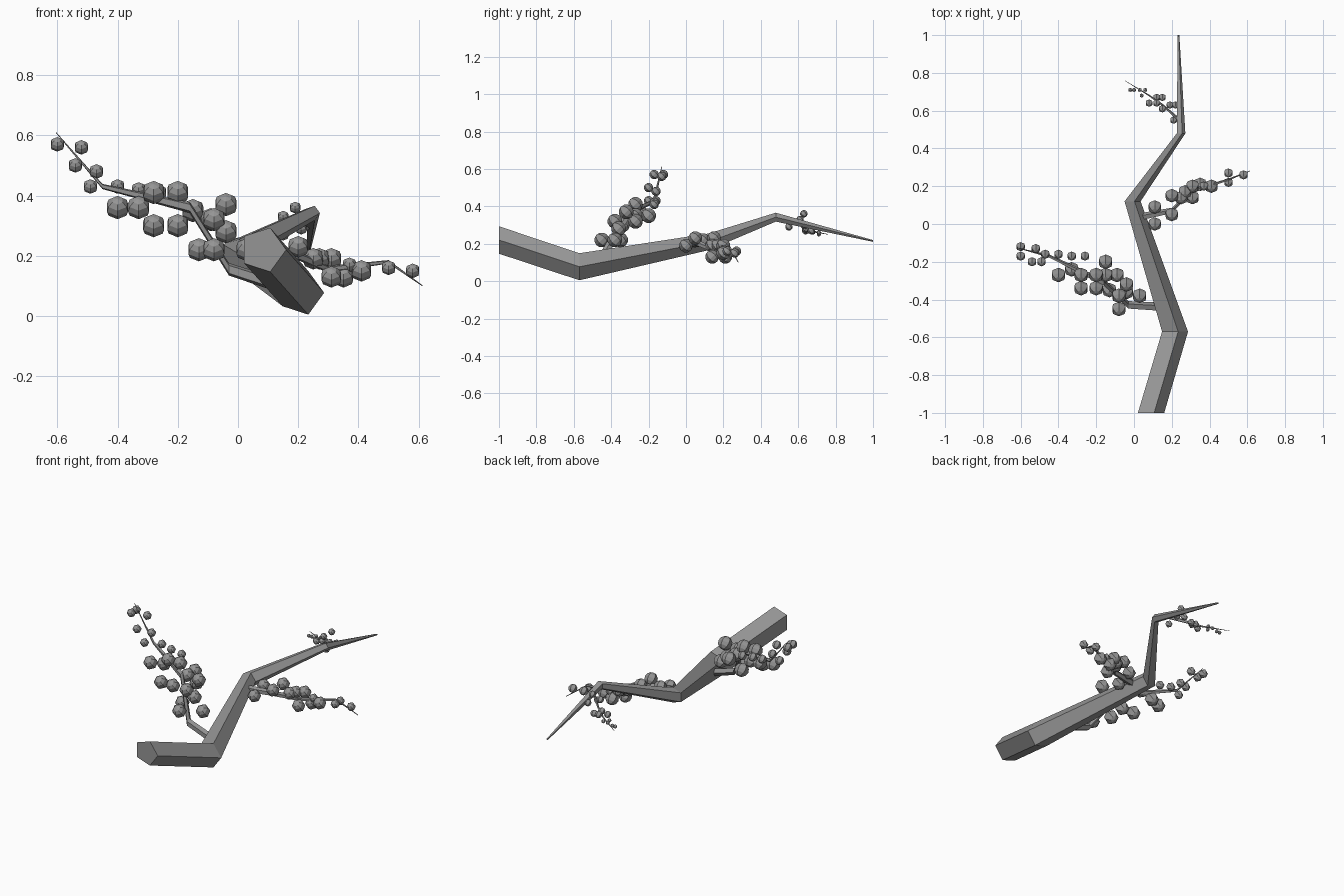
import bpy, bmesh, math
from mathutils import Vector, Matrix

default_cube = bpy.data.objects.get("Cube")
if default_cube:
    bpy.data.objects.remove(default_cube, do_unlink=True)

# One grey for the whole branch
grey = bpy.data.materials.new("bark_grey")
grey.use_nodes = True
grey.diffuse_color = (.3, .3, .3, 1)
grey.node_tree.nodes["Principled BSDF"].inputs["Base Color"].default_value = (.3, .3, .3, 1)


def finish(bm, name):
    """Turn a bmesh into a flat-shaded grey object."""
    bmesh.ops.recalc_face_normals(bm, faces=bm.faces)
    mesh = bpy.data.meshes.new(name)
    bm.to_mesh(mesh)
    bm.free()
    mesh.materials.append(grey)
    part = bpy.data.objects.new(name, mesh)
    bpy.context.collection.objects.link(part)
    return part


def build_stem(name, path, side, up, sides=5):
    """Skin parallel rings, spanned by side and up, along (x, y, z, radius) points."""
    side, up = Vector(side), Vector(up)
    bm = bmesh.new()
    rings = []
    for x, y, z, radius in path:
        ring = []
        for i in range(sides):
            angle = math.tau * i / sides
            offset = side * math.cos(angle) + up * math.sin(angle)
            ring.append(bm.verts.new(Vector((x, y, z)) + offset * radius))
        rings.append(ring)
    for lower, upper in zip(rings, rings[1:]):
        for i in range(sides):
            j = (i + 1) % sides
            bm.faces.new((lower[i], lower[j], upper[j], upper[i]))
    bm.faces.new(rings[0])
    bm.faces.new(rings[-1])
    return finish(bm, name)


def build_berries(name, groups):
    """Place six-sided berries, tilted half-way forward, grouped by radius."""
    bm = bmesh.new()
    tilt = Matrix.Rotation(math.radians(45), 4, 'X')
    for radius, centres in groups.items():
        for centre in centres:
            bmesh.ops.create_uvsphere(bm, u_segments=6, v_segments=6, radius=radius,
                                      matrix=Matrix.Translation(centre) @ tilt)
    return finish(bm, name)


# Main branch, with upright rings
build_stem("main_branch", [
    (.083, -1, .22, .077), (.21, -.57, .077, .076), (-.012, .12, .21, .047),
    (.247, .48, .342, .025), (.235, 1, .215, .005),
], side=(1, 0, 0), up=(0, 0, 1))

# Side twigs, with rings facing along x
twigs = {
    "right_twig": [(.14, -.44, .1, .024), (-.03, -.43, .155, .022), (-.16, -.31, .36, .019),
                   (-.45, -.17, .43, .009), (-.605, -.13, .61, .002)],
    "left_twig": [(0, .03, .2, .022), (.2, .07, .2, .016), (.3, .17, .155, .012),
                  (.5, .235, .18, .006), (.613, .28, .1, .002)],
    "tip_twig": [(.24, .55, .33, .012), (.15, .63, .29, .008), (.08, .68, .265, .005),
                 (-.05, .76, .25, .001)],
}
for name, path in twigs.items():
    build_stem(name, path, side=(0, 1, 0), up=(0, 0, 1))

# Berry clusters
build_berries("right_berries", {
    .025: [(-.6, -.12, .57), (-.6, -.17, .57), (-.52, -.13, .56), (-.54, -.2, .5),
           (-.49, -.2, .43), (-.47, -.16, .48), (-.4, -.16, .43), (-.33, -.17, .42),
           (-.26, -.17, .41)],
    .04: [(-.4, -.27, .36), (-.33, -.24, .36), (-.28, -.27, .41), (-.28, -.34, .3),
          (-.2, -.27, .41), (-.2, -.34, .3), (-.15, -.2, .35), (-.15, -.27, .35),
          (-.09, -.27, .32), (-.13, -.35, .22), (-.04, -.32, .37), (-.08, -.38, .32),
          (-.04, -.36, .28), (.03, -.38, .22), (-.08, -.45, .22)],
})
build_berries("left_berries", {
    .025: [(.37, .2, .17), (.5, .27, .16), (.5, .22, .16), (.58, .26, .15)],
    .037: [(.11, .09, .22), (.11, 0, .19), (.2, .15, .23), (.2, .05, .23), (.25, .14, .19),
           (.31, .2, .19), (.31, .14, .13), (.27, .17, .19), (.35, .21, .13),
           (.41, .2, .15)],
})
build_berries("tip_berries", {
    .011: [(.06, .71, .26), (.03, .71, .26), (-.02, .71, .25), (.04, .68, .26),
           (0, .71, .25)],
    .02: [(.21, .55, .29), (.22, .63, .3), (.19, .63, .36), (.15, .67, .27),
          (.12, .67, .27), (.12, .64, .28), (.08, .64, .27), (.15, .61, .33)],
})
